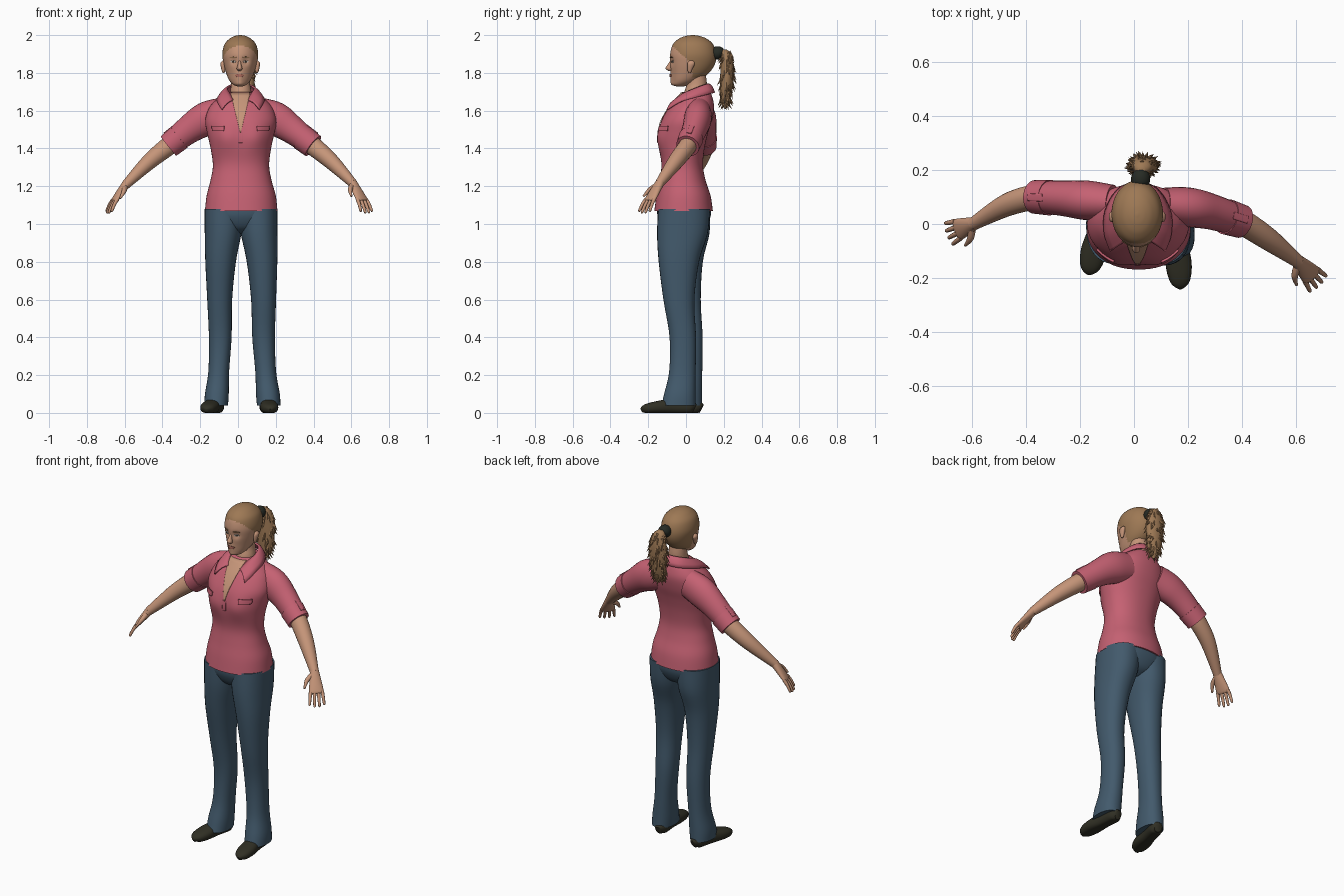
import bpy, bmesh, math, random
from mathutils import Vector, Matrix
from mathutils.bvhtree import BVHTree

cube = bpy.data.objects.get("Cube")
if cube:
    bpy.data.objects.remove(cube, do_unlink=True)
random.seed(4)
UP, SIDE, DEPTH = Vector((0, 0, 1)), Vector((1, 0, 0)), Vector((0, 1, 0))


def material(name, r, g, b):
    mat = bpy.data.materials.new(name)
    mat.use_nodes = True
    mat.diffuse_color = (r, g, b, 1)
    shader = mat.node_tree.nodes["Principled BSDF"]
    shader.inputs["Base Color"].default_value = (r, g, b, 1)
    shader.inputs["Roughness"].default_value = .8
    return mat


skin = material("skin", .56, .30, .19)
hair = material("hair", .34, .19, .09)
shirt = material("pink_cloth", .56, .12, .17)
denim = material("denim", .055, .102, .15)
leather = material("dark_leather", .03, .029, .018)
band = material("hair_band_black", .02, .024, .018)
lip = material("lips", .42, .15, .11)
white = material("eye_white", .55, .5, .45)
iris = material("iris", .05, .04, .03)


def finish(name, bm, mats, angle=50):
    bmesh.ops.recalc_face_normals(bm, faces=bm.faces)
    mesh = bpy.data.meshes.new(name)
    bm.to_mesh(mesh)
    bm.free()
    for mat in mats:
        mesh.materials.append(mat)
    mesh.shade_smooth()
    mesh.set_sharp_from_angle(angle=math.radians(angle))
    obj = bpy.data.objects.new(name, mesh)
    bpy.context.collection.objects.link(obj)
    return obj


def spline(rows, steps):
    """Smooth curve through rows of any length."""
    pts = [rows[0]] + list(rows) + [rows[-1]]
    out = []
    for a, b, c, d in zip(pts, pts[1:], pts[2:], pts[3:]):
        for i in range(steps):
            t = i / steps
            out.append([q + t / 2 * (r - p + t * (2*p - 5*q + 4*r - s + t * (3*q - p - 3*r + s)))
                        for p, q, r, s in zip(a, b, c, d)])
    return out + [list(rows[-1])]


def loft(name, rows, *mats, ref=SIDE, level=False, sides=24, steps=5, power=2, floor=False):
    """Skin elliptical rings, each row being x, y, z and two radii."""
    rows = spline(rows, steps)
    centres = [Vector(r[:3]) for r in rows]
    bm = bmesh.new()
    rings = []
    for i, row in enumerate(rows):
        axis = UP if level else (centres[min(i + 1, len(rows) - 1)] - centres[max(i - 1, 0)]).normalized()
        u = (ref - axis * ref.dot(axis)).normalized()
        v = axis.cross(u)
        ring = []
        for k in range(sides):
            angle = math.tau * k / sides
            c, s = math.cos(angle), math.sin(angle)
            c, s = (math.copysign(abs(w) ** (2 / power), w) for w in (c, s))
            co = centres[i] + u * c * max(row[3], .001) + v * s * max(row[4], .001)
            if floor:
                co.z = max(co.z, 0)
            ring.append(bm.verts.new(co))
        rings.append(ring)
    for a, b in zip(rings, rings[1:]):
        for k in range(sides):
            n = (k + 1) % sides
            bm.faces.new((a[k], a[n], b[n], b[k]))
    bm.faces.new(rings[0])
    bm.faces.new(rings[-1])
    return finish(name, bm, mats)


def bump(obj, x, y, z, radius, push):
    """Push the surface softly along y around a point."""
    for v in obj.data.vertices:
        d = (v.co - Vector((x, y, z))).length / radius
        v.co.y += push * math.exp(-d * d)


def sheet(name, grid, mat, thick):
    bm = bmesh.new()
    verts = [[bm.verts.new(p) for p in row] for row in grid]
    for a, b in zip(verts, verts[1:]):
        for k in range(len(a) - 1):
            bm.faces.new((a[k], a[k + 1], b[k + 1], b[k]))
    obj = finish(name, bm, [mat])
    mod = obj.modifiers.new("thickness", "SOLIDIFY")
    mod.thickness, mod.offset = thick, 0
    return obj


def plate(name, target, mat, x, z, top, bottom, height, lens=False, lift=.003, thick=.003):
    """Thin patch laid on the front of a target; half sizes."""
    mesh = target.data
    tree = BVHTree.FromPolygons([v.co for v in mesh.vertices], [p.vertices for p in mesh.polygons])
    grid = []
    for j in range(13):
        v = j / 6 - 1
        row = []
        for i in range(13):
            u = i / 6 - 1
            px = x + u * (bottom + (top - bottom) * (v + 1) / 2)
            pz = z + v * height * (max(1 - u * u, .002) ** .5 if lens else 1)
            hit = tree.ray_cast(Vector((px, -1, pz)), DEPTH)[0]
            row.append((px, (hit.y if hit else -.03) - lift, pz))
        grid.append(row)
    return sheet(name, grid, mat, thick)


# Shirt body
torso = loft("shirt_body", [
    (.017, -.013, 1.07, .192, .155), (.017, -.013, 1.15, .183, .143), (.016, -.018, 1.23, .162, .122),
    (.016, -.02, 1.31, .149, .11), (.015, -.02, 1.4, .16, .118), (.015, -.01, 1.48, .178, .126),
    (.015, .005, 1.55, .188, .132), (.015, .03, 1.62, .165, .118), (.015, .047, 1.67, .115, .093),
    (.015, .055, 1.7, .07, .073)], shirt, level=True, sides=64, power=2.2)
for x in (-.065, .095):
    bump(torso, x, -.13, 1.46, .07, -.022)
plate("open_neckline", torso, skin, .013, 1.59, .052, .002, .105)
plate("placket_fold", torso, shirt, .013, 1.46, .011, .011, .03, lift=.002)
for word, x in (("right", -.105), ("left", .132)):
    plate(word + "_pocket_flap", torso, shirt, x, 1.505, .032, .03, .013, lift=.006, thick=.008)

# Folded collar
inner = [(.038, -.055, 1.655), (.058, -.01, 1.69), (.07, .045, 1.715), (.05, .098, 1.735), (0, .118, 1.74)]
outer = [(.1, -.1, 1.605), (.122, -.035, 1.645), (.118, .05, 1.67), (.07, .13, 1.69), (0, .15, 1.695)]
edges = []
for line in (inner, outer):
    whole = line + [(-x, y, z) for x, y, z in line[-2::-1]]
    edges.append([Vector(p) + SIDE * .014 for p in spline(whole, 5)])
sheet("collar", [[a.lerp(b, t) + UP * .012 * math.sin(math.pi * t) for a, b in zip(*edges)]
                 for t in (0, .25, .5, .75, 1)], shirt, .009)

# Trousers
loft("trouser_seat", [(.017, -.01, 1.1, .182, .143), (.017, -.01, 1.04, .186, .14),
                      (.017, -.01, .98, .12, .11), (.017, -.01, .95, .04, .06)],
     denim, level=True, sides=40, power=2.3)
leg = [(-.072, -.01, 1.08, .105, .137), (-.079, -.01, .95, .097, .134), (-.092, -.018, .8, .081, .107),
       (-.097, -.004, .6, .066, .082), (-.094, .018, .4, .06, .07), (-.102, .016, .22, .055, .07),
       (-.112, .002, .1, .063, .083), (-.115, -.005, .04, .062, .09)]
loft("right_trouser_leg", leg, denim, level=True, sides=32, power=2.2)
loft("left_trouser_leg", [(.032 - x + .016 * (1 - z), y - .035 * min(1, 2 * (1.08 - z)), z, a, b)
                          for x, y, z, a, b in leg], denim, level=True, sides=32, power=2.2)

# Shoes
for word, heel, toe in (("right", (-.105, .08, 0), (-.168, -.182, 0)), ("left", (.15, .045, 0), (.172, -.235, 0))):
    rows = []
    for t, wide, high in ((0, .02, .025), (.1, .038, .036), (.4, .04, .04),
                          (.7, .048, .033), (.92, .036, .024), (1, .01, .012)):
        rows.append((*(Vector(heel).lerp(Vector(toe), t) + UP * high * .9), wide, high))
    loft(word + "_shoe", rows, leather, floor=True, power=2.4)

# Arms: shoulder, sleeve, cuff end, forearm, wrist and knuckles
arms = (("right", -1, [(-.08, .08, 1.585), (-.17, .087, 1.555), (-.26, .095, 1.5), (-.365, .1, 1.415),
                       (-.47, .07, 1.33), (-.595, 0, 1.207), (-.65, -.02, 1.13)]),
        ("left", 1, [(.11, .07, 1.585), (.2, .062, 1.555), (.285, .045, 1.5), (.395, .01, 1.415),
                     (.495, -.055, 1.33), (.608, -.14, 1.215), (.656, -.19, 1.13)]))
for word, sign, path in arms:
    pts = [Vector(p) for p in path]

    def limb(part, points, radii, mat, **options):
        return loft(word + part, [(*p, *r) for p, r in zip(points, radii)], mat, **options)

    limb("_sleeve", pts[:4], [(.065, .085), (.073, .09), (.066, .075), (.057, .06)], shirt, ref=DEPTH)
    cuff = (pts[3] - pts[2]).normalized()
    limb("_cuff", [pts[3] - cuff * .07, pts[3] + cuff * .004], [(.066, .07), (.062, .066)],
         shirt, ref=DEPTH, sides=32)
    across = DEPTH - cuff * cuff.dot(DEPTH)
    top = across.cross(cuff).normalized()
    top = top if top.z > 0 else -top
    limb("_cuff_tab", [pts[3] + top * .061 - cuff * .09, pts[3] + top * .061 - cuff * .02],
         [(.014, .01)] * 2, shirt, ref=DEPTH, power=6)
    limb("_forearm", [pts[2].lerp(pts[3], .6)] + pts[3:6],
         [(.046, .048), (.047, .05), (.042, .042), (.024, .024)], skin, ref=DEPTH)

    # Hand with four fingers and a thumb
    wrist, knuckle = pts[5:]
    ahead = (knuckle - wrist).normalized()
    spread = UP.cross(ahead).normalized() * -sign
    limb("_palm", [wrist - ahead * .01, wrist.lerp(knuckle, .5), knuckle, knuckle + ahead * .012],
         [(.024, .023), (.034, .019), (.04, .014), (.034, .009)], skin, ref=spread)
    for i, finger in enumerate(("little", "ring", "middle", "index")):
        base = knuckle + spread * (.021 * i - .031)
        reach = .058 + .01 * (i in (1, 2))
        tip = base + ahead * reach + spread * .006 * (i - 1) - UP * .014
        limb("_" + finger + "_finger", [base, base.lerp(tip, .5) + UP * .006, tip, tip + (tip - base) * .06],
             [(.0105, .0105), (.009, .009), (.007, .007), (.002, .002)], skin, ref=spread, sides=10, steps=3)
    thumb = wrist + ahead * .015 + spread * .015
    limb("_thumb", [thumb, thumb + ahead * .03 + spread * .032, thumb + ahead * .075 + spread * .05],
         [(.015, .015), (.012, .012), (.005, .005)], skin, ref=DEPTH, sides=12)

# Neck and head
loft("neck", [(.015, .05, 1.62, .066, .065), (.015, .05, 1.7, .056, .058), (.013, .058, 1.75, .05, .052),
              (.012, .05, 1.82, .05, .05)], skin, level=True)
head = loft("head", [
    (.01, -.03, 1.728, .012, .016), (.01, -.026, 1.737, .034, .044), (.01, -.004, 1.76, .056, .07),
    (.011, .022, 1.8, .074, .1), (.012, .035, 1.85, .088, .119), (.012, .038, 1.9, .095, .122),
    (.012, .037, 1.95, .084, .107), (.012, .036, 1.98, .058, .075), (.012, .035, 1.995, .03, .038),
    (.012, .035, 2, .004, .005)], skin, hair, level=True, sides=72, steps=7)
for face in head.data.polygons:
    x, y, z = face.center
    hairline = 1.94 - .9 * (y + .07) if y < .035 else 1.775
    face.material_index = int(z > hairline)
for x in (-.026, .042):
    bump(head, x, -.08, 1.862, .02, .011)
bump(head, .008, -.08, 1.748, .025, -.008)
bump(head, .008, -.085, 1.785, .022, -.006)
loft("nose", [(.008, -.07, 1.872, .006, .008), (.008, -.085, 1.845, .009, .012),
              (.008, -.09, 1.823, .015, .018), (.008, -.082, 1.81, .008, .01)], skin, level=True, sides=16)
plate("mouth", head, lip, .008, 1.786, .024, .024, .008, lens=True)
for word, x in (("right", -.026), ("left", .042)):
    plate(word + "_eye", head, white, x, 1.86, .014, .014, .006, lens=True)
    plate(word + "_iris", head, iris, x, 1.86, .006, .006, .0055, lens=True, lift=.005)
    plate(word + "_eyebrow", head, hair, x, 1.882, .019, .019, .003, lens=True)
for word, sign in (("right", -1), ("left", 1)):
    x = .012 + sign * .089
    loft(word + "_ear", [(x, .02, 1.8, .004, .006), (x, .02, 1.815, .01, .012), (x + sign * .004, .027, 1.85, .012, .02),
                         (x, .027, 1.866, .004, .008)], skin, level=True, sides=14)

# Ponytail with loose tufts
loft("hair_band", [(.024, .14, 1.905, .026, .026), (.024, .155, 1.905, .034, .034),
                   (.025, .178, 1.905, .034, .034), (.025, .195, 1.9, .022, .022)], band)
tail = [(.028, .2, 1.925, .012, .012), (.03, .21, 1.905, .034, .026), (.033, .218, 1.85, .05, .033),
        (.034, .216, 1.77, .055, .036), (.034, .21, 1.69, .044, .031), (.034, .207, 1.64, .025, .02),
        (.034, .207, 1.61, .004, .004)]
loft("ponytail", tail, hair, level=True)
bm = bmesh.new()
rings = spline(tail, 8)[8:-6]
for _ in range(110):
    x, y, z, a, b = random.choice(rings)
    angle = random.uniform(0, math.tau)
    out = Vector((a * math.cos(angle), b * math.sin(angle), 0))
    aim = (out.normalized() * random.uniform(.3, .8) - UP).normalized()
    place = Matrix.Translation(Vector((x, y, z)) + out * .95 + aim * .012) @ aim.to_track_quat("Z", "Y").to_matrix().to_4x4()
    bmesh.ops.create_cone(bm, cap_ends=True, segments=5, radius1=.008, radius2=0, depth=.045, matrix=place)
finish("ponytail_tufts", bm, [hair])
